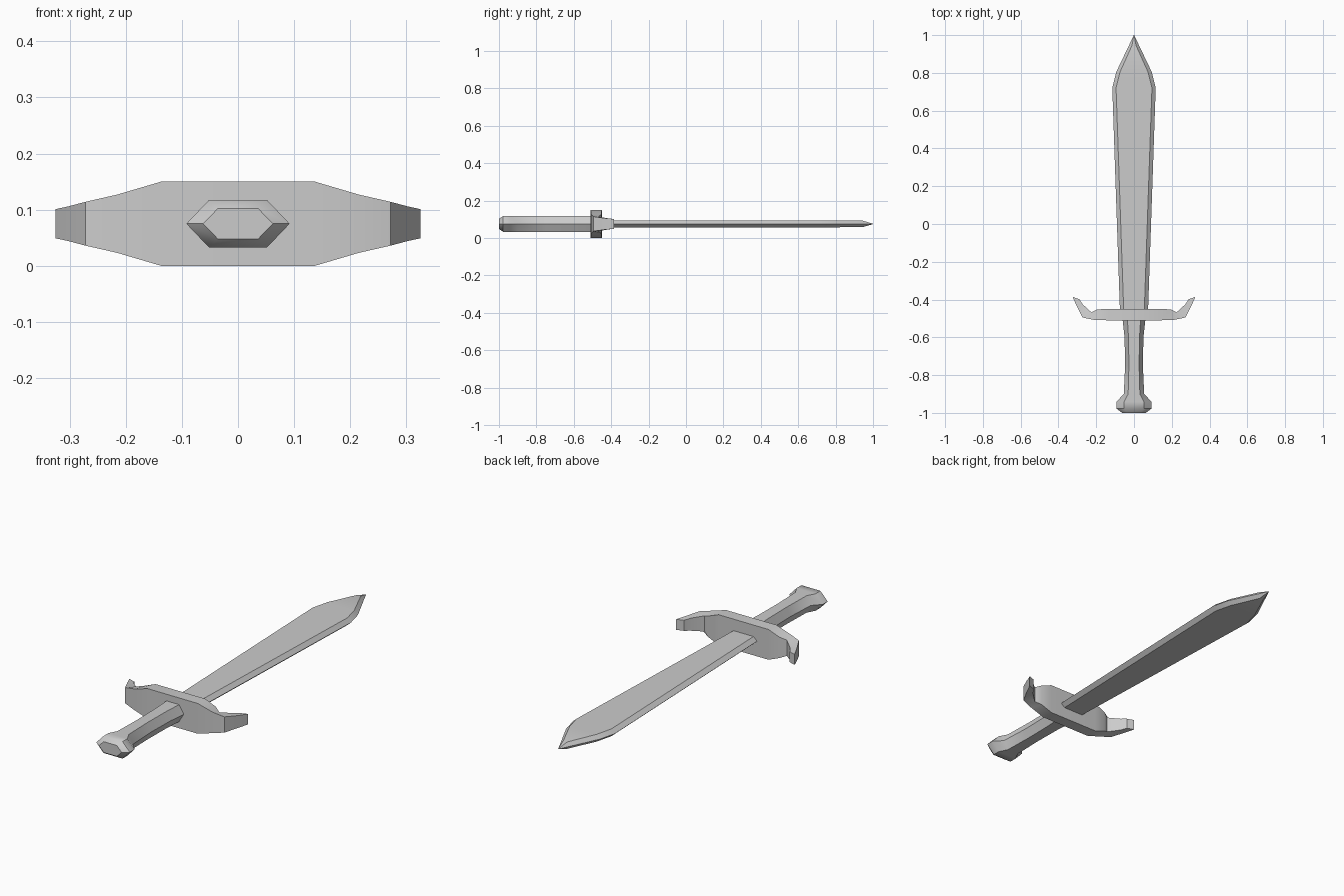
import bpy, bmesh

if "Cube" in bpy.data.objects:
    bpy.data.objects.remove(bpy.data.objects["Cube"])

ZC = 0.075  # height of the sword's centre plane


def loft(name, rings, angle):
    """Skin a list of equal-length closed rings and cap both ends."""
    bm = bmesh.new()
    loops = [[bm.verts.new(p) for p in ring] for ring in rings]
    n = len(loops[0])
    for a, b in zip(loops, loops[1:]):
        for i in range(n):
            j = (i + 1) % n
            bm.faces.new((a[i], a[j], b[j], b[i]))
    bm.faces.new(loops[0])
    bm.faces.new(loops[-1])
    bmesh.ops.remove_doubles(bm, verts=bm.verts, dist=0.0002)
    bmesh.ops.recalc_face_normals(bm, faces=bm.faces)
    me = bpy.data.meshes.new(name)
    bm.to_mesh(me)
    bm.free()
    ob = bpy.data.objects.new(name, me)
    bpy.context.collection.objects.link(ob)
    bpy.ops.object.select_all(action='DESELECT')
    ob.select_set(True)
    bpy.context.view_layer.objects.active = ob
    bpy.ops.object.shade_smooth_by_angle(angle=angle)
    return ob


def hexagon(y, w, flat, h):
    """Six-sided section: points at +-w, flats of half width 'flat' at +-h."""
    pts = [(w, 0), (flat, h), (-flat, h), (-w, 0), (-flat, -h), (flat, -h)]
    return [(x, y, ZC + z) for x, z in pts]


# Blade: flat body with narrow bevelled edges, leaf-shaped point
blade = [(-0.47, 0.074, 0.018), (0.72, 0.115, 0.018), (0.805, 0.094, 0.018),
         (0.945, 0.027, 0.017), (1.0, 0.001, 0.001)]
loft("blade", [hexagon(y, w, max(w - 0.02, w * 0.4), h) for y, w, h in blade], 0.5)

# Grip and flared pommel
grip = [(-0.49, 0.062, 0.036, 0.042), (-0.60, 0.050, 0.029, 0.042),
        (-0.75, 0.047, 0.027, 0.042), (-0.90, 0.054, 0.031, 0.042),
        (-0.94, 0.092, 0.052, 0.042), (-0.978, 0.092, 0.052, 0.042),
        (-1.0, 0.062, 0.036, 0.027)]
loft("grip", [hexagon(*s) for s in grip], 0.7)

# Crossguard: stations of (rear x, rear y, front x, front y, half height)
half = [(0.137, -0.51, 0.137, -0.45, 0.075),
        (0.215, -0.507, 0.195, -0.452, 0.052),
        (0.272, -0.495, 0.225, -0.468, 0.039),
        (0.302, -0.437, 0.272, -0.425, 0.031),
        (0.325, -0.386, 0.290, -0.398, 0.026)]
stations = [(-a, b, -c, d, h) for a, b, c, d, h in reversed(half)] + half
loft("crossguard", [[(a, b, ZC - h), (a, b, ZC + h), (c, d, ZC + h), (c, d, ZC - h)]
                    for a, b, c, d, h in stations], 0.6)
